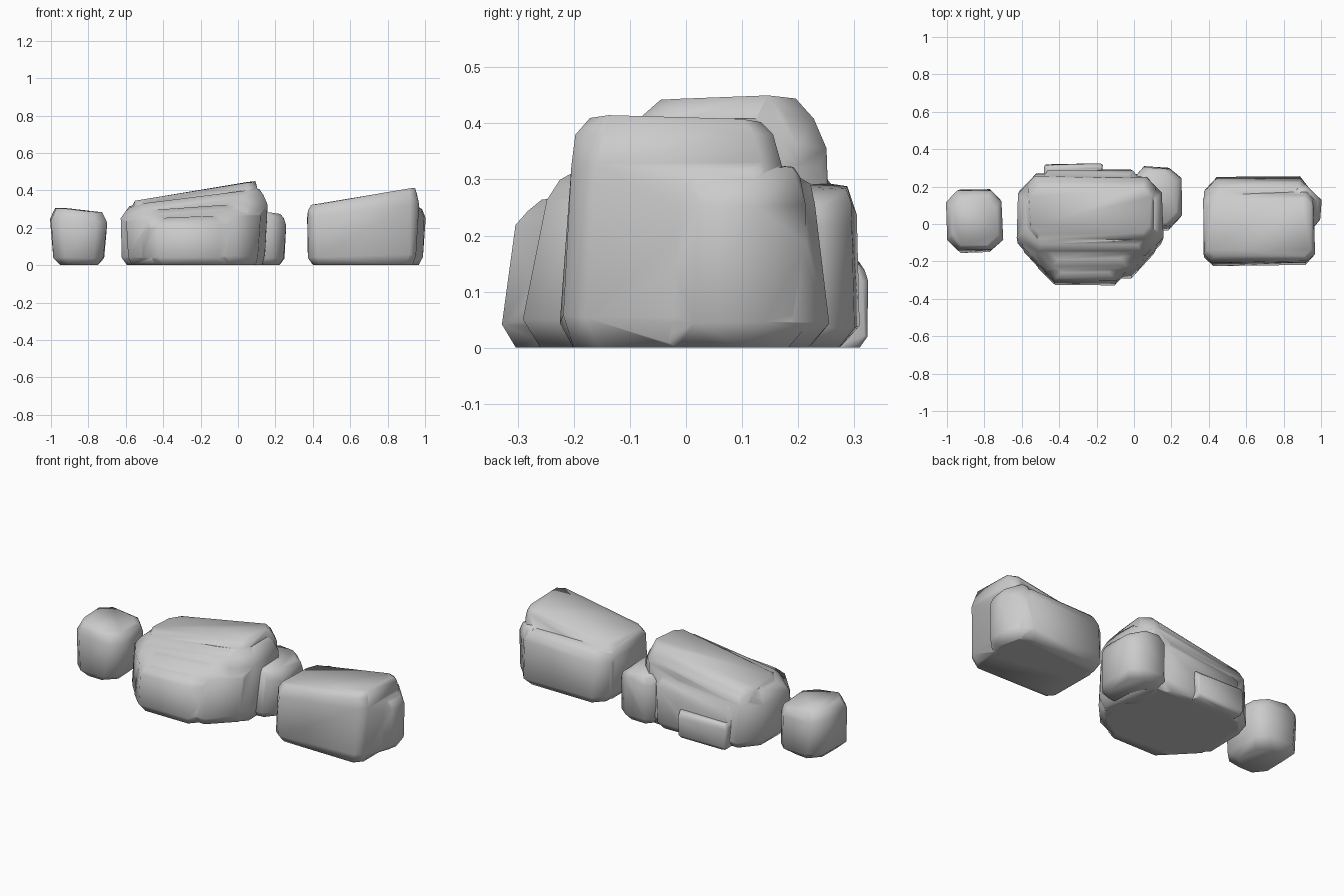
import bpy, bmesh, math, random

if "Cube" in bpy.data.objects:
    bpy.data.objects.remove(bpy.data.objects["Cube"])

random.seed(4)
stone = bpy.data.materials.new("grey stone")
stone.diffuse_color = (0.6, 0.6, 0.6, 1)
stone.use_nodes = True
stone.node_tree.nodes["Principled BSDF"].inputs["Base Color"].default_value = stone.diffuse_color


def chunk(x, y, z, cut, front=0.02, back=0.02, foot=0.03, rough=0.006):
    """Convex chunk: x and y ranges, top height at left and right end, corner cut,
    then how far the top and foot draw in."""
    bm = bmesh.new()
    # each layer: height fraction, inset at sides, front and back
    layers = [(0, foot, 0.8 * foot, foot), (0.14, 0.3 * foot, 0, 0),
              (0.8, 0, 0.35 * front, 0.25 * back), (0.93, 0.25 * cut, 0.6 * front, 0.55 * back),
              (1, 0.5 * cut, front, back)]
    for f, side, fr, bk in layers:
        a, b, c, d = x[0] + side, x[1] - side, y[0] + fr, y[1] - bk
        for px, py in [(a + cut, c), (b - cut, c), (b, c + cut), (b, d - cut),
                       (b - cut, d), (a + cut, d), (a, d - cut), (a, c + cut)]:
            t = (px - x[0]) / (x[1] - x[0])
            h = f * (z[0] + (z[1] - z[0]) * t)
            j = [random.uniform(-rough, rough) for _ in range(3)]
            bm.verts.new((px + j[0], py + j[1], h + j[2] if f else 0))
    bmesh.ops.convex_hull(bm, input=bm.verts[:])
    bmesh.ops.delete(bm, geom=[v for v in bm.verts if not v.link_faces], context='VERTS')
    bmesh.ops.dissolve_limit(bm, angle_limit=math.radians(3), verts=bm.verts[:], edges=bm.edges[:])
    bmesh.ops.recalc_face_normals(bm, faces=bm.faces[:])
    me = bpy.data.meshes.new("chunk")
    bm.to_mesh(me)
    bm.free()
    ob = bpy.data.objects.new("chunk", me)
    bpy.context.collection.objects.link(ob)
    return ob


def rock(name, *chunks):
    """Fuse several chunks into one smooth-shaded rock."""
    ob, *helpers = chunks
    ob.name = name
    for h in helpers:
        h.hide_render = True
        m = ob.modifiers.new("fuse", 'BOOLEAN')
        m.operation, m.object, m.solver = 'UNION', h, 'EXACT'
    bpy.context.view_layer.update()
    graph = bpy.context.evaluated_depsgraph_get()
    fused = bpy.data.meshes.new_from_object(ob.evaluated_get(graph))
    ob.modifiers.clear()
    ob.data = fused
    for h in helpers:
        bpy.data.objects.remove(h)
    fused.materials.clear()
    fused.materials.append(stone)
    bpy.ops.object.select_all(action='DESELECT')
    ob.select_set(True)
    bpy.context.view_layer.objects.active = ob
    bpy.ops.object.shade_smooth_by_angle(angle=math.radians(65))


# small boulder on the left
rock("left_boulder",
     chunk((-1, -.705), (-.15, .185), (.305, .285), .055, .04, .04, .05))

# large middle boulder: core, crest, front ledges, back ledges
rock("middle_boulder",
     chunk((-.625, .155), (-.20, .265), (.31, .41), .09, .09, .05),
     chunk((-.57, .11), (-.13, .265), (.335, .45), .045, .08, .07),
     chunk((-.60, .12), (-.285, .10), (.29, .33), .13, .10),
     chunk((-.52, .0), (-.325, .0), (.25, .27), .09, .07),
     chunk((-.50, .03), (.02, .29), (.25, .31), .04, .03, .04),
     chunk((-.48, -.17), (.05, .325), (.15, .15), .01, .02, .02, .01))

# small boulder tucked behind the middle one
rock("rear_boulder",
     chunk((-.01, .255), (-.03, .305), (.305, .265), .06, .04, .02, .03))

# right boulder: core, back slab, side nub
rock("right_boulder",
     chunk((.37, .965), (-.22, .185), (.315, .415), .04, .045, .05),
     chunk((.375, .95), (.0, .25), (.30, .32), .06, .02, .06),
     chunk((.80, 1), (-.07, .22), (.33, .315), .08, .03, .03, .04))
